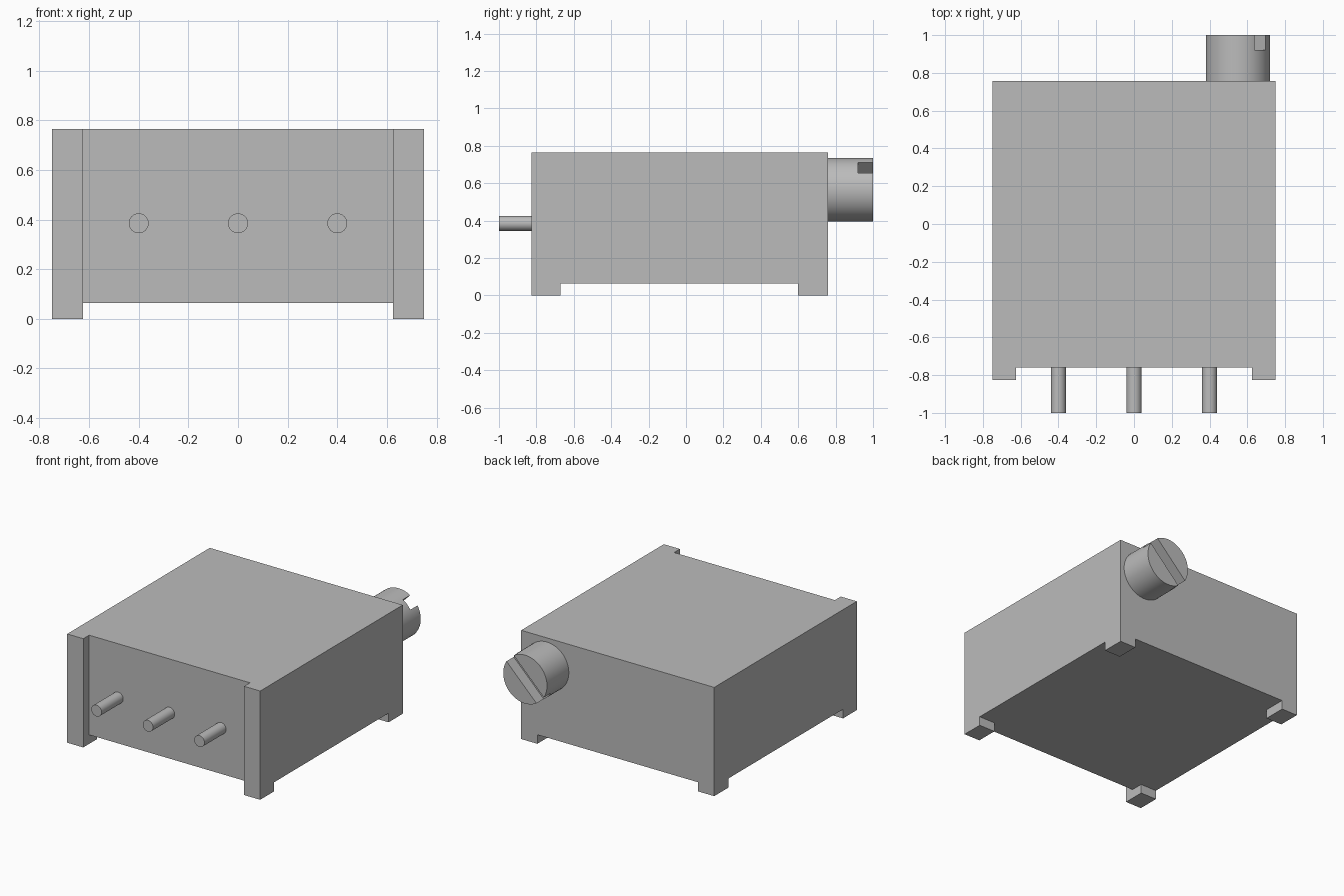
import bpy
import math
from mathutils import Matrix, Vector

old = bpy.data.objects.get("Cube")
if old:
    bpy.data.objects.remove(old, do_unlink=True)

grey = bpy.data.materials.new("plain grey")
grey.use_nodes = True
colour = (0.5, 0.5, 0.5, 1)
grey.diffuse_color = colour
grey.node_tree.nodes["Principled BSDF"].inputs["Base Color"].default_value = colour


def box(name, low, high):
    """Box between two opposite corners."""
    low, high = Vector(low), Vector(high)
    bpy.ops.mesh.primitive_cube_add(size=1)
    ob = bpy.context.object
    ob.name = name
    ob.data.transform(Matrix.Translation((low + high) / 2) @ Matrix.Diagonal((high - low).to_4d()))
    ob.data.materials.append(grey)
    return ob


def rod(name, x, z, radius, y0, y1, sides):
    """Cylinder lying along y."""
    bpy.ops.mesh.primitive_cylinder_add(
        vertices=sides, radius=radius, depth=y1 - y0,
        location=(x, (y0 + y1) / 2, z), rotation=(math.pi / 2, 0, 0))
    ob = bpy.context.object
    ob.name = name
    ob.data.materials.append(grey)
    bpy.ops.object.shade_smooth_by_angle(angle=math.radians(30))
    return ob


def cut(target, cutter, operation):
    mod = target.modifiers.new(operation.lower(), "BOOLEAN")
    mod.operation = operation
    mod.solver = "EXACT"
    mod.object = cutter
    cutter.hide_render = True
    cutter.hide_set(True)
    bpy.context.view_layer.objects.active = target
    bpy.ops.object.modifier_apply(modifier=mod.name)
    bpy.data.objects.remove(cutter, do_unlink=True)


# Housing: full block, with a recessed front and an underside cut as a cross
W, TOP, FRONT, BACK = 0.75, 0.764, -0.825, 0.758
INNER, FLOOR, RECESS = 0.625, 0.064, -0.76
housing = box("housing", (-W, FRONT, 0), (W, BACK, TOP))
cut(housing, box("front_cutter", (-INNER, -1, -0.1), (INNER, RECESS, 1)), "DIFFERENCE")
cut(housing, box("under_cutter_long", (-INNER, -1, -0.1), (INNER, 1, FLOOR)), "DIFFERENCE")
cut(housing, box("under_cutter_wide", (-1, -0.672, -0.1), (1, 0.6, FLOOR)), "DIFFERENCE")

# Three contact pins on the front
for name, x in (("right_pin", -0.4), ("middle_pin", 0), ("left_pin", 0.4)):
    rod(name, x, 0.385, 0.04, -1, RECESS + 0.01, 32)

# Adjusting screw on the back with a diagonal slot
SX, SZ = 0.55, 0.565
screw = rod("adjusting_screw", SX, SZ, 0.17, BACK - 0.01, 1, 64)
slot = box("slot_cutter", (-0.3, 0.92, -0.04), (0.3, 1.1, 0.04))
slot.rotation_euler.y = -math.pi / 4
slot.location = (SX, 0, SZ)
cut(screw, slot, "DIFFERENCE")
